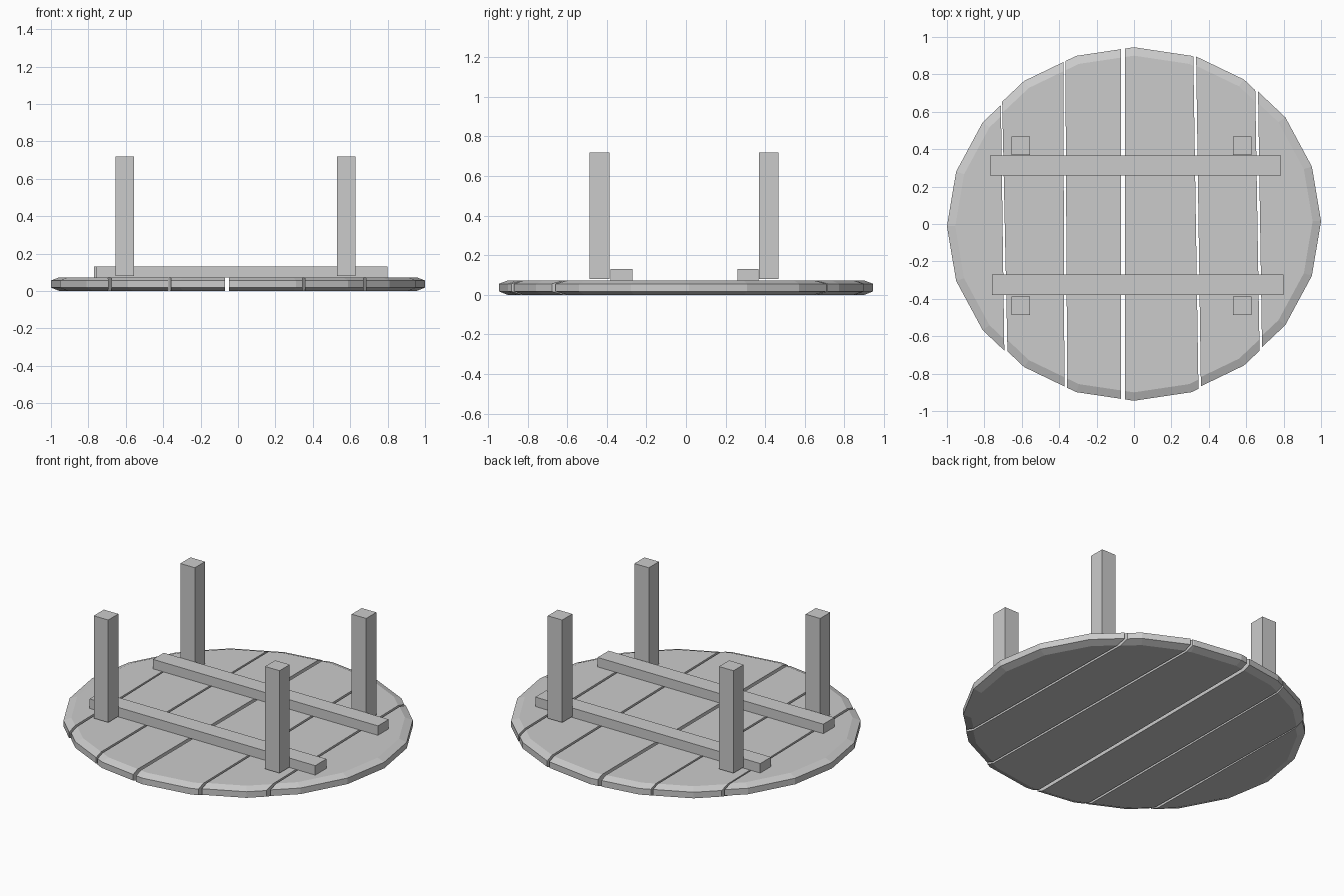
import bpy, bmesh, math
from mathutils import Vector, Matrix

cube = bpy.data.objects.get("Cube")
if cube:
    bpy.data.objects.remove(cube)

grey = bpy.data.materials.new("plain_grey")
grey.use_nodes = True
colour = (0.6, 0.6, 0.6, 1)
grey.diffuse_color = colour
grey.node_tree.nodes["Principled BSDF"].inputs["Base Color"].default_value = colour


def finish(bm, name):
    bmesh.ops.recalc_face_normals(bm, faces=bm.faces)
    mesh = bpy.data.meshes.new(name)
    bm.to_mesh(mesh)
    bm.free()
    mesh.materials.append(grey)
    bpy.context.collection.objects.link(bpy.data.objects.new(name, mesh))


def box(name, x, y, z):
    bm = bmesh.new()
    size = [b - a for a, b in (x, y, z)]
    mid = [(a + b) / 2 for a, b in (x, y, z)]
    bmesh.ops.create_cube(bm, size=1,
                          matrix=Matrix.Translation(mid) @ Matrix.Diagonal((*size, 1)))
    finish(bm, name)


def disc():
    """Twenty-sided round top with chamfered rims."""
    bm = bmesh.new()
    rings = []
    for z, inset in ((0, 0.045), (0.018, 0), (0.056, 0), (0.073, 0.045)):
        angles = [math.tau * i / 20 for i in range(20)]
        rings.append([bm.verts.new(((1 - inset) * math.cos(a),
                                    (0.945 - inset) * math.sin(a), z)) for a in angles])
    bm.faces.new(rings[0])
    bm.faces.new(rings[-1])
    for low, high in zip(rings, rings[1:]):
        for i in range(20):
            j = (i + 1) % 20
            bm.faces.new((low[i], low[j], high[j], high[i]))
    bmesh.ops.recalc_face_normals(bm, faces=bm.faces)
    return bm


def cut(bm, back_x, front_x, side):
    """Trim the disc along a slightly slanted line, keeping one side."""
    normal = Vector((1.8, front_x - back_x, 0)) * side
    cut_geo = bmesh.ops.bisect_plane(
        bm, geom=bm.verts[:] + bm.edges[:] + bm.faces[:],
        plane_co=((back_x + front_x) / 2, 0, 0), plane_no=normal, clear_outer=True)
    edges = [e for e in cut_geo["geom_cut"] if isinstance(e, bmesh.types.BMEdge)]
    bmesh.ops.contextual_create(bm, geom=edges)


# Tabletop planks: left edge and right edge as (x at back, x at front), shift in y
planks = [
    (None, (-0.715, -0.69), -0.012),
    ((-0.71, -0.672), (-0.378, -0.372), 0),
    ((-0.367, -0.357), (-0.07, -0.07), 0),
    ((-0.047, -0.047), (0.317, 0.345), 0),
    ((0.332, 0.358), (0.645, 0.675), 0.008),
    ((0.66, 0.688), None, 0.015),
]
for number, (left, right, shift) in enumerate(planks, 1):
    bm = disc()
    if left:
        cut(bm, *left, -1)
    if right:
        cut(bm, *right, 1)
    bmesh.ops.translate(bm, verts=bm.verts, vec=(0, shift, 0))
    finish(bm, f"plank_{number}")

# Crossbars holding the planks together
box("back_crossbar", (-0.77, 0.785), (0.26, 0.367), (0.072, 0.132))
box("front_crossbar", (-0.76, 0.80), (-0.38, -0.27), (0.072, 0.132))

# Square legs
for side, x in (("right", (-0.656, -0.556)), ("left", (0.528, 0.628))):
    box(f"back_{side}_leg", x, (0.368, 0.468), (0.08, 0.72))
    box(f"front_{side}_leg", x, (-0.487, -0.387), (0.08, 0.72))
